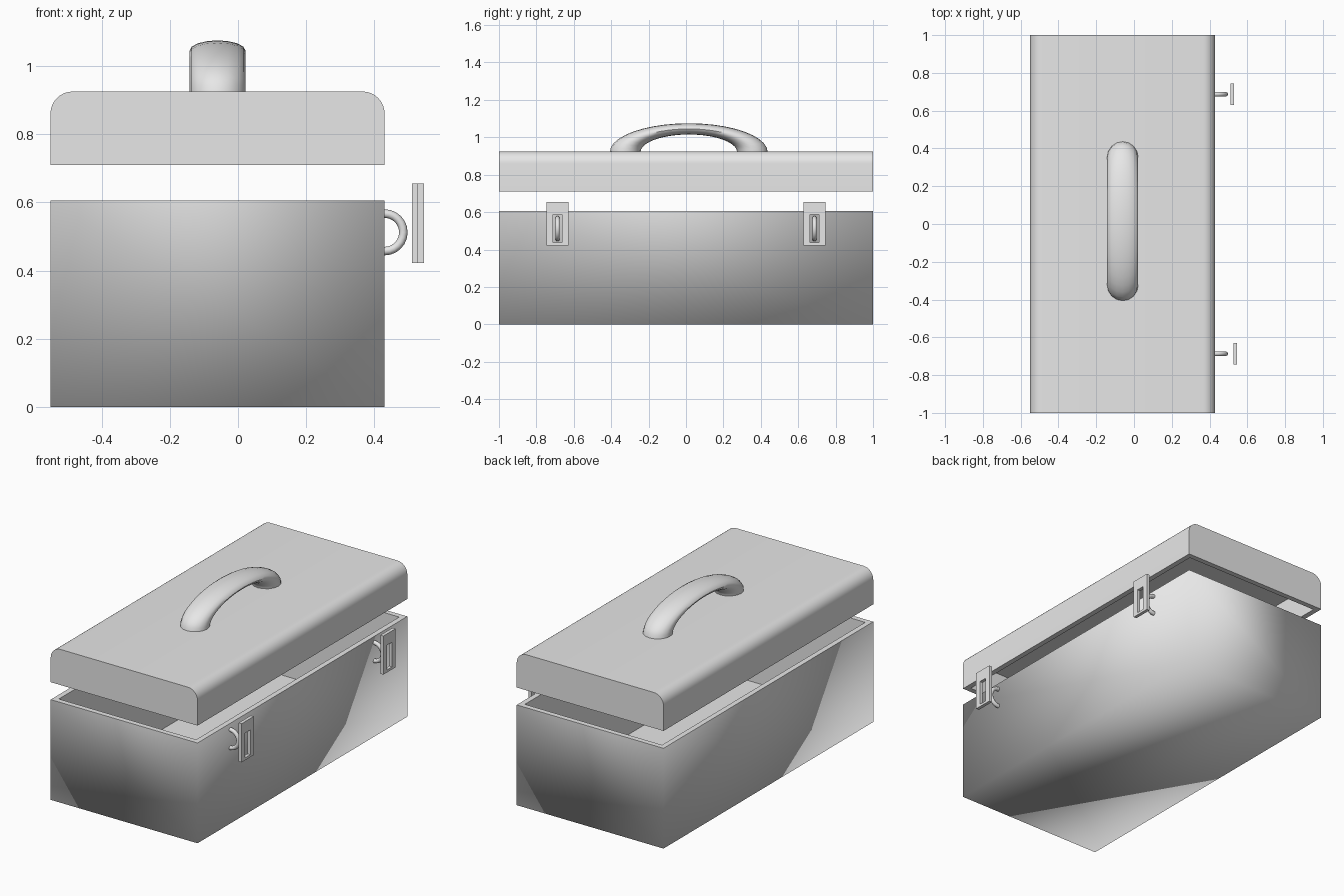
import bpy, bmesh, math
from mathutils import Vector, Matrix

cube = bpy.data.objects.get("Cube")
if cube:
    bpy.data.objects.remove(cube, do_unlink=True)

grey = bpy.data.materials.new("light grey")
grey.use_nodes = True
grey.diffuse_color = (0.8, 0.8, 0.8, 1)
grey.node_tree.nodes["Principled BSDF"].inputs["Base Color"].default_value = (0.8, 0.8, 0.8, 1)

WALL = 0.045
LEFT, RIGHT = -0.55, 0.43


def finish(name, bm, angle=None):
    """Turn a bmesh into a named object; angle sets smooth shading."""
    mesh = bpy.data.meshes.new(name)
    bm.to_mesh(mesh)
    bm.free()
    mesh.materials.append(grey)
    obj = bpy.data.objects.new(name, mesh)
    bpy.context.collection.objects.link(obj)
    if angle:
        bpy.ops.object.select_all(action="DESELECT")
        obj.select_set(True)
        bpy.context.view_layer.objects.active = obj
        bpy.ops.object.shade_smooth_by_angle(angle=math.radians(angle))
    return obj


def block(low, high):
    """Box between two opposite corners."""
    low, high = Vector(low), Vector(high)
    bm = bmesh.new()
    bmesh.ops.create_cube(bm, size=1)
    bmesh.ops.scale(bm, vec=high - low, verts=bm.verts)
    bmesh.ops.translate(bm, vec=(low + high) / 2, verts=bm.verts)
    return bm


def hollow(bm, up, depth):
    """Sink a cavity into the face looking up (1) or down (-1)."""
    bm.normal_update()
    face = max(bm.faces, key=lambda f: f.normal.z * up)
    bmesh.ops.inset_region(bm, faces=[face], thickness=WALL)
    rim = list(face.edges)
    result = bmesh.ops.extrude_discrete_faces(bm, faces=[face])
    bmesh.ops.translate(bm, vec=(0, 0, -up * depth), verts=result["faces"][0].verts)
    bm.normal_update()
    return rim


def half_ring(major, minor, rings, sides):
    """Half a torus arching over z = 0 in the yz plane, closed at its feet."""
    bm = bmesh.new()
    loops = []
    for i in range(rings + 1):
        a = math.pi * i / rings
        loop = []
        for j in range(sides):
            b = math.tau * j / sides
            r = major + minor * math.cos(b)
            loop.append(bm.verts.new((minor * math.sin(b), r * math.cos(a), r * math.sin(a))))
        loops.append(loop)
    for p, q in zip(loops, loops[1:]):
        for j in range(sides):
            k = (j + 1) % sides
            bm.faces.new((p[j], p[k], q[k], q[j]))
    bm.faces.new(loops[0])
    bm.faces.new(loops[-1])
    bmesh.ops.recalc_face_normals(bm, faces=bm.faces)
    return bm


# Open box with softly shaded outer walls and a crisp rim
bm = block((LEFT, -1, 0), (RIGHT, 1, 0.605))
hollow(bm, 1, 0.56)
for face in bm.faces:
    c = face.calc_center_median()
    outside = c.x < LEFT + 0.01 or c.x > RIGHT - 0.01 or abs(c.y) > 0.99 or c.z < 0.01
    face.smooth = outside and face.normal.z < 0.5
for edge in bm.edges:
    if not all(f.smooth for f in edge.link_faces):
        edge.smooth = False
finish("box_base", bm)

# Lid with rounded long edges, hollow underneath
bm = block((LEFT, -1, 0.71), (RIGHT, 1, 0.925))
long_edges = [e for e in bm.edges
              if all(v.co.z > 0.9 for v in e.verts)
              and abs(e.verts[0].co.y - e.verts[1].co.y) > 1]
bmesh.ops.bevel(bm, geom=long_edges, offset=0.065, segments=8, profile=0.5, affect="EDGES")
hollow(bm, -1, 0.17)
finish("lid", bm, 30)

# Flattened arch handle
bm = half_ring(0.34, 0.082, 20, 16)
bmesh.ops.scale(bm, vec=(1, 1, 0.365), verts=bm.verts)
bmesh.ops.translate(bm, vec=(-0.06, 0.015, 0.921), verts=bm.verts)
finish("handle", bm, 50)

# Latches: slotted plate floating in front of a hooked loop
for side, y, x in (("front", -0.687, 0.526), ("back", 0.687, 0.51)):
    bm = half_ring(0.055, 0.0125, 12, 10)
    bmesh.ops.rotate(bm, cent=(0, 0, 0), matrix=Matrix.Rotation(math.pi / 2, 3, "X"), verts=bm.verts)
    bmesh.ops.rotate(bm, cent=(0, 0, 0), matrix=Matrix.Rotation(math.pi / 2, 3, "Z"), verts=bm.verts)
    bmesh.ops.translate(bm, vec=(RIGHT, y, 0.512), verts=bm.verts)
    finish(side + "_latch_loop", bm, 50)

    # Plate outline and slot outline bridged into a frame, then thickened
    bm = bmesh.new()
    rings = []
    for half, low, high in ((0.058, 0.422, 0.655), (0.025, 0.437, 0.586)):
        corners = ((-half, low), (half, low), (half, high), (-half, high))
        rings.append([bm.verts.new((x, y + dy, z)) for dy, z in corners])
    outer, inner = rings
    for i in range(4):
        k = (i + 1) % 4
        bm.faces.new((outer[i], outer[k], inner[k], inner[i]))
    result = bmesh.ops.extrude_face_region(bm, geom=bm.faces[:])
    moved = [g for g in result["geom"] if isinstance(g, bmesh.types.BMVert)]
    bmesh.ops.translate(bm, vec=(0.02, 0, 0), verts=moved)
    bmesh.ops.recalc_face_normals(bm, faces=bm.faces)
    finish(side + "_latch_plate", bm)
